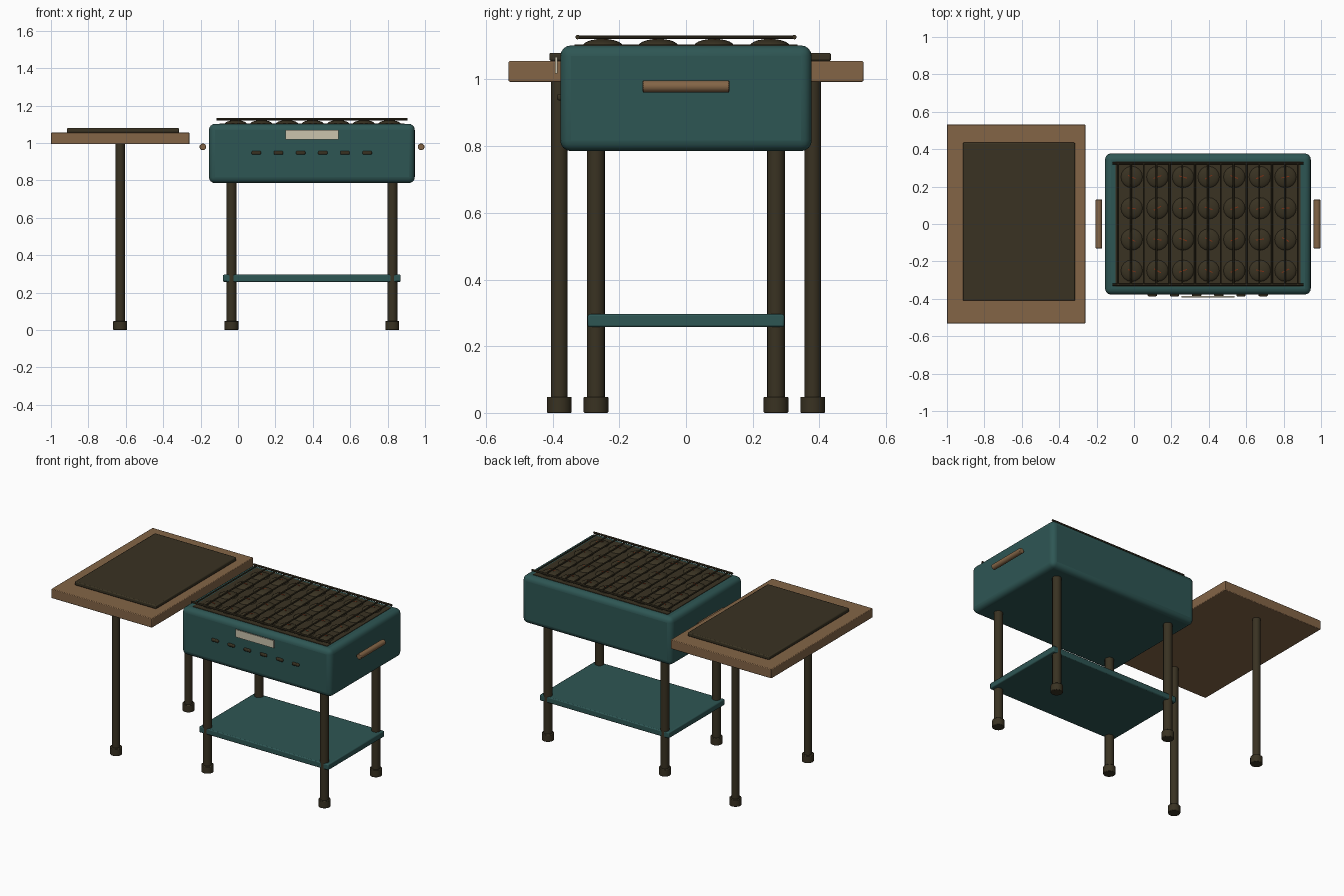
import bpy
import math
import random

random.seed(4)
if "Cube" in bpy.data.objects:
    bpy.data.objects.remove(bpy.data.objects["Cube"], do_unlink=True)


def material(name, r, g, b):
    m = bpy.data.materials.new(name)
    m.use_nodes = True
    m.diffuse_color = (r, g, b, 1)
    bsdf = next(n for n in m.node_tree.nodes if n.type == 'BSDF_PRINCIPLED')
    bsdf.inputs["Base Color"].default_value = (r, g, b, 1)
    return m


TEAL = material("teal_enamel", 0.027, 0.093, 0.088)
WOOD = material("brown_wood", 0.23, 0.13, 0.062)
IRON = material("dark_iron", 0.041, 0.032, 0.016)
EMBER = material("ember_red", 0.2, 0.03, 0.008)
CREAM = material("cream_plate", 0.6, 0.55, 0.42)


def finish(name, mat, bevel=0, segments=2):
    ob = bpy.context.object
    ob.name = name
    ob.data.materials.append(mat)
    if bevel:
        mod = ob.modifiers.new("rounded_edges", 'BEVEL')
        mod.width = bevel
        mod.segments = segments
    bpy.ops.object.shade_smooth_by_angle(angle=math.radians(35))
    return ob


def box(name, mat, lo, hi, bevel=0, segments=2):
    mid = [(a + b) / 2 for a, b in zip(lo, hi)]
    bpy.ops.mesh.primitive_cube_add(size=1, location=mid)
    bpy.context.object.scale = [b - a for a, b in zip(lo, hi)]
    bpy.ops.object.transform_apply(location=False, rotation=False)
    return finish(name, mat, bevel, segments)


def rod(name, mat, centre, radius, length, axis='Z', sides=16, bevel=0):
    turn = {'X': (0, math.pi / 2, 0), 'Y': (math.pi / 2, 0, 0), 'Z': (0, 0, 0)}[axis]
    bpy.ops.mesh.primitive_cylinder_add(vertices=sides, radius=radius, depth=length,
                                        location=centre, rotation=turn)
    return finish(name, mat, bevel)


def leg(name, x, y, radius, top):
    rod(name, IRON, (x, y, top / 2), radius, top)
    rod(name + "_foot", IRON, (x, y, 0.024), 0.037, 0.048, bevel=0.003)


# Side table
box("table_top", WOOD, (-1, -0.532, 0.993), (-0.26, 0.532, 1.055), 0.004)
box("table_plate", IRON, (-0.915, -0.41, 1.055), (-0.315, 0.435, 1.08), 0.006)
for side, y in (("front", -0.38), ("back", 0.38)):
    leg("table_leg_" + side, -0.63, y, 0.025, 0.994)

# Firebox with rounded corners
box("firebox", TEAL, (-0.155, -0.377, 0.785), (0.945, 0.377, 1.102), 0.032, 4)
box("coal_bed", IRON, (-0.1, -0.335, 1.05), (0.89, 0.335, 1.105))

# Stand
for side, y in (("front", -0.27), ("back", 0.27)):
    leg("right_leg_" + side, -0.035, y, 0.027, 0.8)
    leg("left_leg_" + side, 0.825, y, 0.027, 0.8)
box("lower_shelf", TEAL, (-0.08, -0.295, 0.257), (0.87, 0.295, 0.296), 0.006)

# Coals with glowing cracks
for i in range(7):
    for j in range(4):
        x, y = -0.012 + i * 0.137, -0.25 + j * 0.167
        bpy.ops.mesh.primitive_uv_sphere_add(segments=16, ring_count=10, radius=0.06,
                                             location=(x, y, 1.1))
        bpy.context.object.scale.z = 0.36
        finish("coal", IRON)
        crack = box("ember_crack", EMBER, (x - 0.022, y - 0.0025, 1.117),
                    (x + 0.022, y + 0.0025, 1.1225))
        crack.rotation_euler.z = random.uniform(-0.6, 0.6)

# Grate
for y in (-0.325, 0.325):
    rod("grate_rail", IRON, (0.395, y, 1.127), 0.007, 1.02, 'X', 8)
for i in range(15):
    rod("grate_bar", IRON, (-0.085 + i * 0.0686, 0, 1.127), 0.005, 0.66, 'Y', 8)

# Side handles
for name, x in (("right_handle", -0.188), ("left_handle", 0.979)):
    rod(name, WOOD, (x, 0, 0.979), 0.018, 0.26, 'Y', bevel=0.003)

# Front plate and vents
box("front_plate", CREAM, (0.255, -0.393, 1.018), (0.537, -0.386, 1.068))
for i in range(6):
    x = 0.098 + i * 0.1185
    box("vent", IRON, (x - 0.025, -0.387, 0.937), (x + 0.025, -0.37, 0.957), 0.006)
